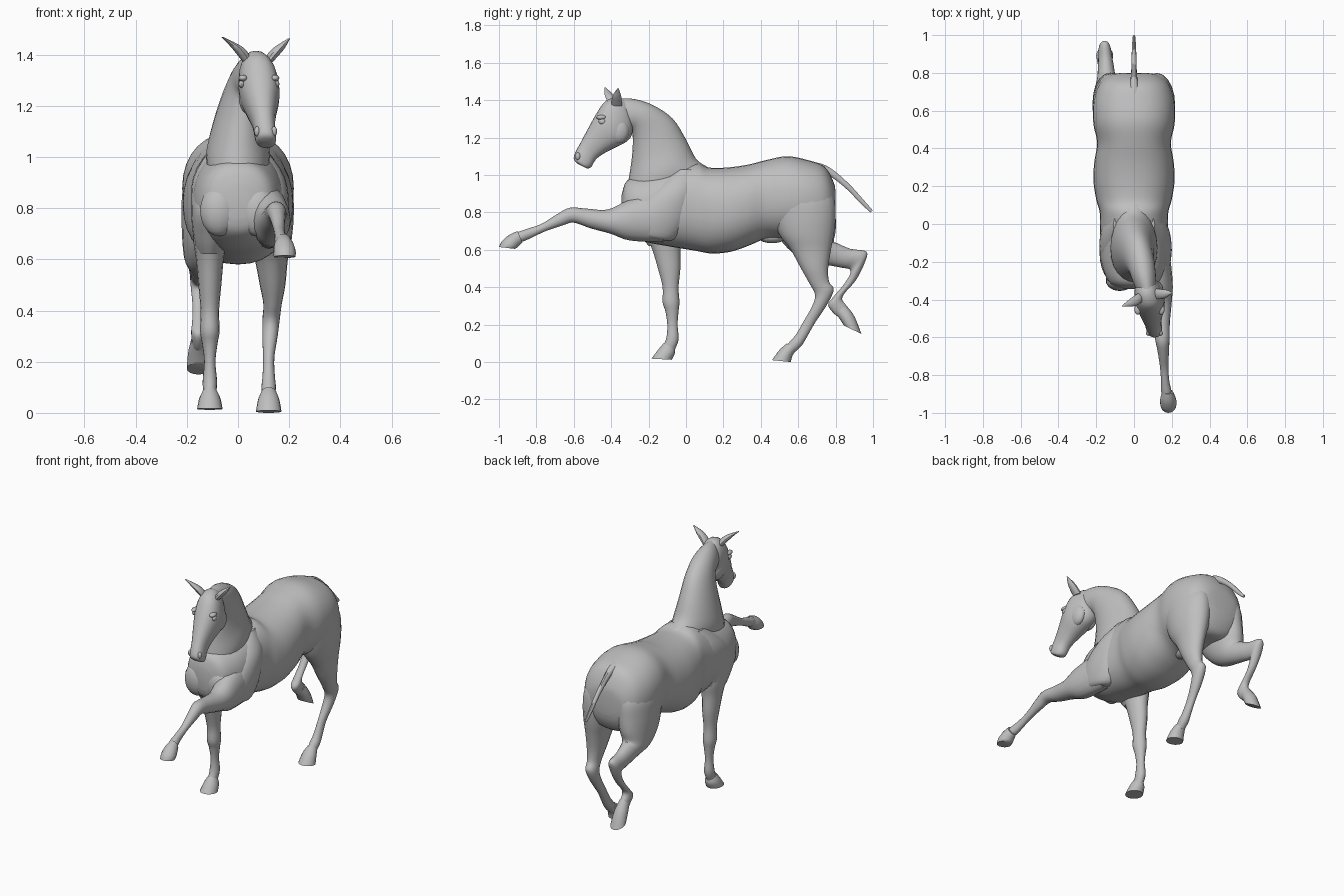
import bpy, bmesh, math
from mathutils import Vector

old = bpy.data.objects.get("Cube")
if old:
    bpy.data.objects.remove(old, do_unlink=True)

grey = bpy.data.materials.new("plain grey")
grey.use_nodes = True
COLOUR = (0.52, 0.52, 0.52, 1)
grey.diffuse_color = COLOUR
bsdf = next(n for n in grey.node_tree.nodes if n.type == 'BSDF_PRINCIPLED')
bsdf.inputs["Base Color"].default_value = COLOUR
bsdf.inputs["Roughness"].default_value = 0.8


def finish(name, bm, angle=40):
    bmesh.ops.recalc_face_normals(bm, faces=bm.faces)
    mesh = bpy.data.meshes.new(name)
    bm.to_mesh(mesh)
    bm.free()
    mesh.materials.append(grey)
    ob = bpy.data.objects.new(name, mesh)
    bpy.context.collection.objects.link(ob)
    bpy.ops.object.select_all(action='DESELECT')
    ob.select_set(True)
    bpy.context.view_layer.objects.active = ob
    bpy.ops.object.shade_smooth_by_angle(angle=math.radians(angle))
    return ob


def spline(p, steps):
    """Catmull-Rom interpolation through stations of any dimension."""
    p = [Vector(s) for s in p]
    out = []
    for i in range(len(p) - 1):
        a, b, c, d = p[max(i - 1, 0)], p[i], p[i + 1], p[min(i + 2, len(p) - 1)]
        for k in range(steps):
            t = k / steps
            out.append(0.5 * (2 * b + (c - a) * t + (2 * a - 5 * b + 4 * c - d) * t * t
                              + (3 * b - a - 3 * c + d) * t ** 3))
    return out + [p[-1]]


def loft(name, stations, sides=20, steps=4, power=2.0):
    """Skin rings; a station is x, y and z of one profile edge, y and z of the other, half width."""
    bm = bmesh.new()
    rings = []
    for x, y1, z1, y2, z2, w in spline(stations, steps):
        ring = []
        for k in range(sides):
            t = 2 * math.pi * k / sides
            c, s = math.cos(t), math.sin(t)
            c = math.copysign(abs(c) ** (2 / power), c)
            s = math.copysign(abs(s) ** (2 / power), s)
            ring.append(bm.verts.new((x + w * c, (y1 + y2) / 2 + s * (y1 - y2) / 2,
                                      (z1 + z2) / 2 + s * (z1 - z2) / 2)))
        rings.append(ring)
    for r, q in zip(rings, rings[1:]):
        for k in range(sides):
            j = (k + 1) % sides
            bm.faces.new((r[k], r[j], q[j], q[k]))
    bm.faces.new(rings[0])
    bm.faces.new(rings[-1])
    return finish(name, bm)


def blob(name, centre, radii):
    bm = bmesh.new()
    bmesh.ops.create_uvsphere(bm, u_segments=14, v_segments=10, radius=1)
    for v in bm.verts:
        v.co = Vector([c + r * p for c, r, p in zip(centre, radii, v.co)])
    return finish(name, bm)


# Barrel and rump
loft("torso", [
    (0, -.345, .89, -.345, .76, .05), (0, -.315, .97, -.32, .70, .125),
    (0, -.22, 1.00, -.22, .645, .17), (0, -.10, 1.03, -.10, .62, .18),
    (0, .05, 1.065, .05, .595, .18), (0, .12, 1.04, .14, .58, .20),
    (0, .22, 1.04, .24, .59, .215), (0, .33, 1.055, .33, .62, .21),
    (0, .43, 1.08, .43, .66, .195), (0, .54, 1.10, .52, .66, .215),
    (0, .65, 1.08, .64, .66, .215), (0, .74, 1.045, .74, .66, .185),
    (0, .79, .96, .785, .72, .13), (0, .80, .90, .80, .78, .06)],
    sides=32, power=2.25)

# Neck and head, turned a little to the left
loft("neck", [
    (0, .12, 1.04, -.335, .80, .11), (0, .055, 1.085, -.315, .93, .125),
    (.005, 0, 1.19, -.295, 1.05, .105), (.02, -.07, 1.30, -.285, 1.15, .085),
    (.04, -.17, 1.37, -.29, 1.23, .072), (.055, -.27, 1.405, -.33, 1.24, .062),
    (.07, -.35, 1.41, -.40, 1.25, .045)], sides=24)
loft("head", [
    (.07, -.32, 1.40, -.29, 1.31, .03), (.07, -.37, 1.415, -.285, 1.23, .06),
    (.078, -.43, 1.395, -.31, 1.185, .076), (.085, -.475, 1.335, -.36, 1.155, .078),
    (.092, -.52, 1.255, -.43, 1.12, .060), (.10, -.56, 1.18, -.48, 1.085, .045),
    (.107, -.592, 1.12, -.505, 1.045, .042), (.11, -.60, 1.085, -.525, 1.035, .036),
    (.11, -.58, 1.06, -.54, 1.04, .02)], sides=20, power=2.3)
loft("right_ear", [
    (.04, -.41, 1.37, -.36, 1.37, .02), (.0, -.435, 1.425, -.385, 1.425, .024),
    (-.06, -.437, 1.468, -.43, 1.468, .004)], sides=10)
loft("left_ear", [
    (.115, -.40, 1.37, -.34, 1.37, .02), (.155, -.395, 1.42, -.345, 1.42, .024),
    (.20, -.367, 1.463, -.36, 1.463, .004)], sides=10)
for side, s in (("right", -1), ("left", 1)):
    blob(side + "_eye", (.082 + s * .068, -.447, 1.285), (.012, .020, .015))
    blob(side + "_brow", (.082 + s * .062, -.452, 1.308), (.018, .028, .013))
    blob(side + "_cheek", (.08 + s * .042, -.365, 1.235), (.036, .062, .068))
    blob(side + "_nostril", (.108 + s * .033, -.578, 1.10), (.012, .014, .020))
    blob(side + "_breast", (s * .075, -.30, .79), (.075, .055, .10))

# Shoulder muscles
loft("left_shoulder", [
    (.07, -.06, 1.03, .05, 1.03, .04), (.115, -.18, .92, .05, .92, .068),
    (.125, -.29, .80, .01, .77, .075), (.12, -.29, .70, -.06, .66, .06),
    (.12, -.25, .67, -.12, .65, .03)])
loft("right_shoulder", [
    (-.07, -.06, 1.03, .05, 1.03, .04), (-.11, -.19, .92, .05, .92, .065),
    (-.115, -.30, .80, .01, .77, .068), (-.11, -.25, .69, -.02, .66, .062),
    (-.11, -.20, .62, -.04, .62, .045)])

# Left foreleg stretched forward
loft("left_foreleg", [
    (.12, -.20, .90, -.12, .64, .07), (.13, -.32, .86, -.30, .65, .075),
    (.14, -.42, .815, -.40, .685, .060), (.145, -.53, .82, -.51, .715, .045),
    (.15, -.62, .825, -.60, .745, .038), (.155, -.69, .79, -.66, .73, .030),
    (.16, -.77, .74, -.75, .70, .022), (.165, -.84, .715, -.825, .665, .022),
    (.17, -.885, .70, -.87, .645, .027), (.175, -.925, .685, -.90, .64, .024)], sides=16)
loft("left_fore_hoof", [
    (.178, -.90, .70, -.875, .64, .029), (.18, -.945, .68, -.895, .62, .040),
    (.182, -.985, .645, -.905, .61, .044), (.182, -1.0, .615, -.915, .605, .042)], sides=16)

# Right foreleg bearing weight
loft("right_foreleg", [
    (-.11, -.27, .80, -.02, .80, .070), (-.11, -.215, .68, -.02, .68, .065),
    (-.11, -.18, .60, -.03, .60, .054), (-.11, -.15, .50, -.03, .50, .045),
    (-.11, -.125, .40, -.04, .40, .036), (-.11, -.125, .32, -.035, .32, .038),
    (-.11, -.11, .27, -.04, .27, .030), (-.11, -.10, .20, -.045, .20, .022),
    (-.11, -.105, .13, -.04, .12, .028), (-.11, -.125, .08, -.06, .065, .025)], sides=16)
loft("right_fore_hoof", [
    (-.11, -.12, .10, -.06, .07, .028), (-.11, -.15, .065, -.06, .045, .042),
    (-.11, -.185, .018, -.075, .012, .050)], sides=16)

# Left hind leg bearing weight
loft("left_hind_leg", [
    (.10, .46, .98, .74, .98, .06), (.115, .43, .88, .79, .88, .095),
    (.12, .46, .78, .80, .78, .098), (.125, .50, .68, .79, .68, .085),
    (.13, .56, .60, .775, .60, .065), (.135, .615, .50, .76, .50, .050),
    (.135, .66, .42, .765, .43, .036), (.13, .69, .36, .79, .385, .034),
    (.125, .675, .30, .75, .30, .030), (.12, .63, .22, .69, .21, .022),
    (.12, .59, .15, .65, .14, .024), (.12, .56, .115, .62, .09, .028),
    (.12, .53, .08, .585, .055, .025)], sides=20)
loft("left_hind_hoof", [
    (.12, .54, .10, .59, .065, .029), (.12, .50, .065, .57, .035, .042),
    (.12, .46, .01, .56, 0, .050)], sides=16)

# Right hind leg lifted behind
loft("right_hind_leg", [
    (-.10, .46, .98, .74, .98, .06), (-.115, .43, .88, .79, .88, .098),
    (-.12, .46, .78, .80, .78, .10), (-.13, .50, .66, .80, .70, .088),
    (-.14, .60, .565, .79, .645, .070), (-.145, .73, .525, .81, .635, .050),
    (-.15, .83, .505, .88, .605, .040), (-.155, .875, .495, .965, .59, .033),
    (-.155, .875, .465, .955, .53, .030), (-.155, .84, .41, .91, .44, .023),
    (-.155, .785, .345, .85, .37, .024), (-.155, .76, .305, .835, .335, .028),
    (-.155, .79, .26, .855, .305, .026), (-.155, .825, .235, .88, .27, .025)], sides=20)
loft("right_hind_hoof", [
    (-.155, .80, .26, .855, .305, .029), (-.155, .825, .225, .90, .245, .040),
    (-.155, .845, .195, .938, .15, .045)], sides=16)

# Belly detail and tail
blob("sheath", (0, .46, .67), (.045, .075, .035))
loft("tail", [
    (0, .66, 1.075, .66, 1.02, .035), (0, .735, 1.058, .71, 1.015, .024),
    (0, .80, 1.018, .78, .985, .016), (0, .88, .945, .863, .92, .013),
    (0, .945, .873, .93, .85, .011), (0, 1.0, .81, .985, .80, .007)], sides=10)
